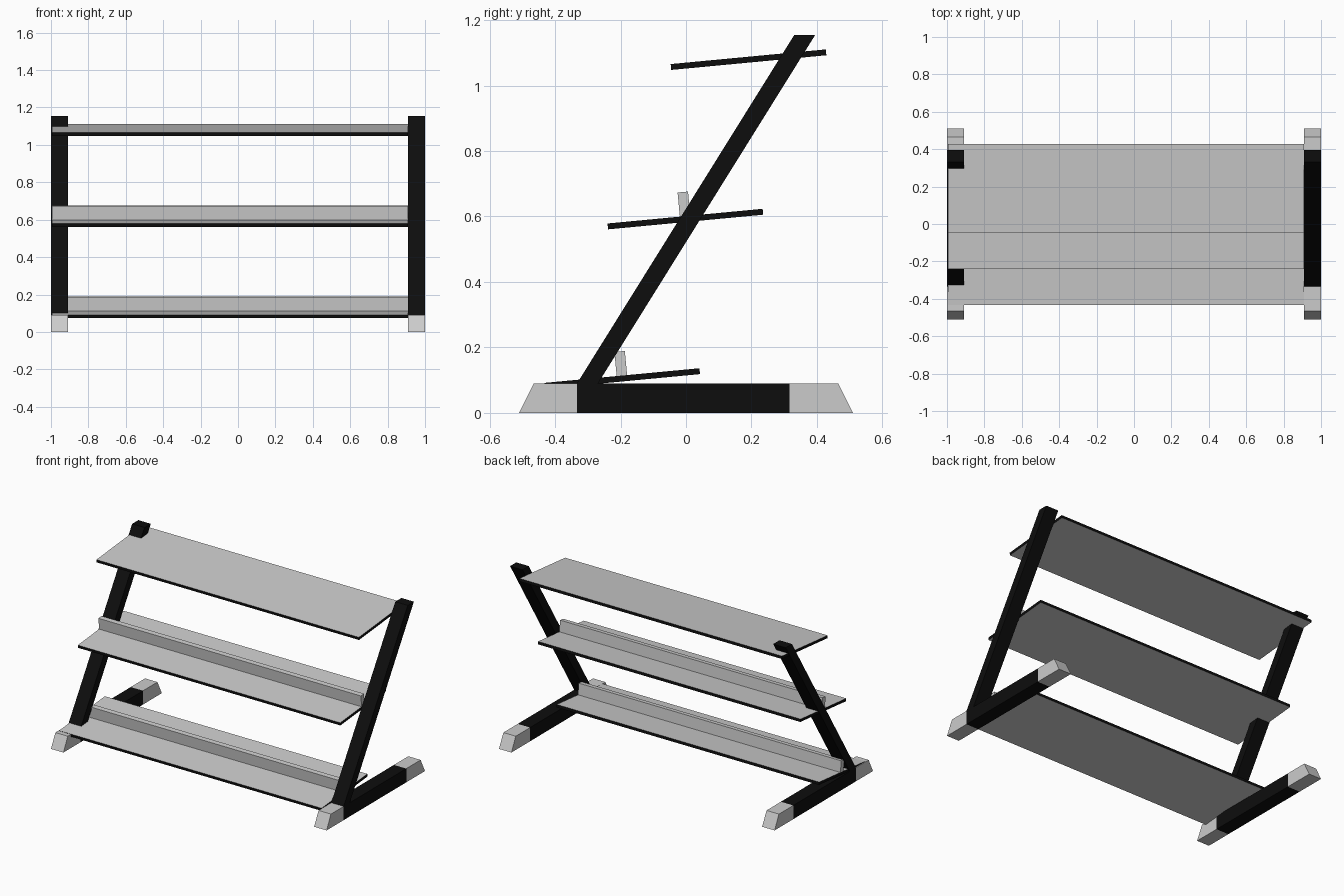
import bpy
import math
from mathutils import Matrix, Vector

if "Cube" in bpy.data.objects:
    bpy.data.objects.remove(bpy.data.objects["Cube"])

black = bpy.data.materials.new("black")
black.diffuse_color = (0.004, 0.004, 0.004, 1)
black.use_nodes = True
black.node_tree.nodes["Principled BSDF"].inputs["Base Color"].default_value = black.diffuse_color
grey = bpy.data.materials.new("grey")
grey.diffuse_color = (0.6, 0.6, 0.6, 1)
grey.use_nodes = True
grey.node_tree.nodes["Principled BSDF"].inputs["Base Color"].default_value = grey.diffuse_color


def prism(name, profile, x0, x1, mats=()):
    """Extrude a counter-clockwise (y, z) profile from x0 to x1."""
    n = len(profile)
    verts = [(x, y, z) for x in (x0, x1) for y, z in profile]
    faces = [tuple(reversed(range(n))), tuple(range(n, 2 * n))]
    faces += [(i, (i + 1) % n, n + (i + 1) % n, n + i) for i in range(n)]
    mesh = bpy.data.meshes.new(name)
    mesh.from_pydata(verts, [], faces)
    for m in mats:
        mesh.materials.append(m)
    obj = bpy.data.objects.new(name, mesh)
    bpy.context.collection.objects.link(obj)
    return obj


def rect(y0, y1, z0, z1):
    return [(y0, z0), (y1, z0), (y1, z1), (y0, z1)]


# Side frames: foot bar, sloped end caps and leaning post
FOOT_H = 0.09
for side, x0, x1 in (("left", -1.0, -0.91), ("right", 0.91, 1.0)):
    prism(side + "_foot_bar", rect(-0.333, 0.316, 0, FOOT_H), x0, x1, [black])
    prism(side + "_foot_front_cap",
          [(-0.51, 0), (-0.333, 0), (-0.333, FOOT_H), (-0.465, FOOT_H)], x0, x1)
    prism(side + "_foot_back_cap",
          [(0.316, 0), (0.51, 0), (0.465, FOOT_H), (0.316, FOOT_H)], x0, x1)
    prism(side + "_post",
          [(-0.333, FOOT_H), (-0.269, FOOT_H), (0.395, 1.155), (0.331, 1.155)],
          x0, x1, [black])

# Tilted shelves with black edge banding, the lower two with an upright stop
SHELF_X = (-0.995, 0.91)
tilt = Matrix.Rotation(math.radians(5.4), 4, 'X')
levels = (("lower", -0.195, 0.105, True),
          ("middle", -0.002, 0.592, True),
          ("top", 0.191, 1.079, False))
for level, y, z, has_stop in levels:
    place = Matrix.Translation(Vector((0, y, z))) @ tilt
    shelf = prism(level + "_shelf", rect(-0.238, 0.238, -0.009, 0.009),
                  *SHELF_X, [grey, black])
    for face in shelf.data.polygons:
        face.material_index = 0 if abs(face.normal.z) > 0.5 else 1
    shelf.matrix_world = place
    if has_stop:
        stop = prism(level + "_shelf_stop", rect(-0.016, 0.016, 0.009, 0.083),
                     *SHELF_X)
        stop.matrix_world = place
